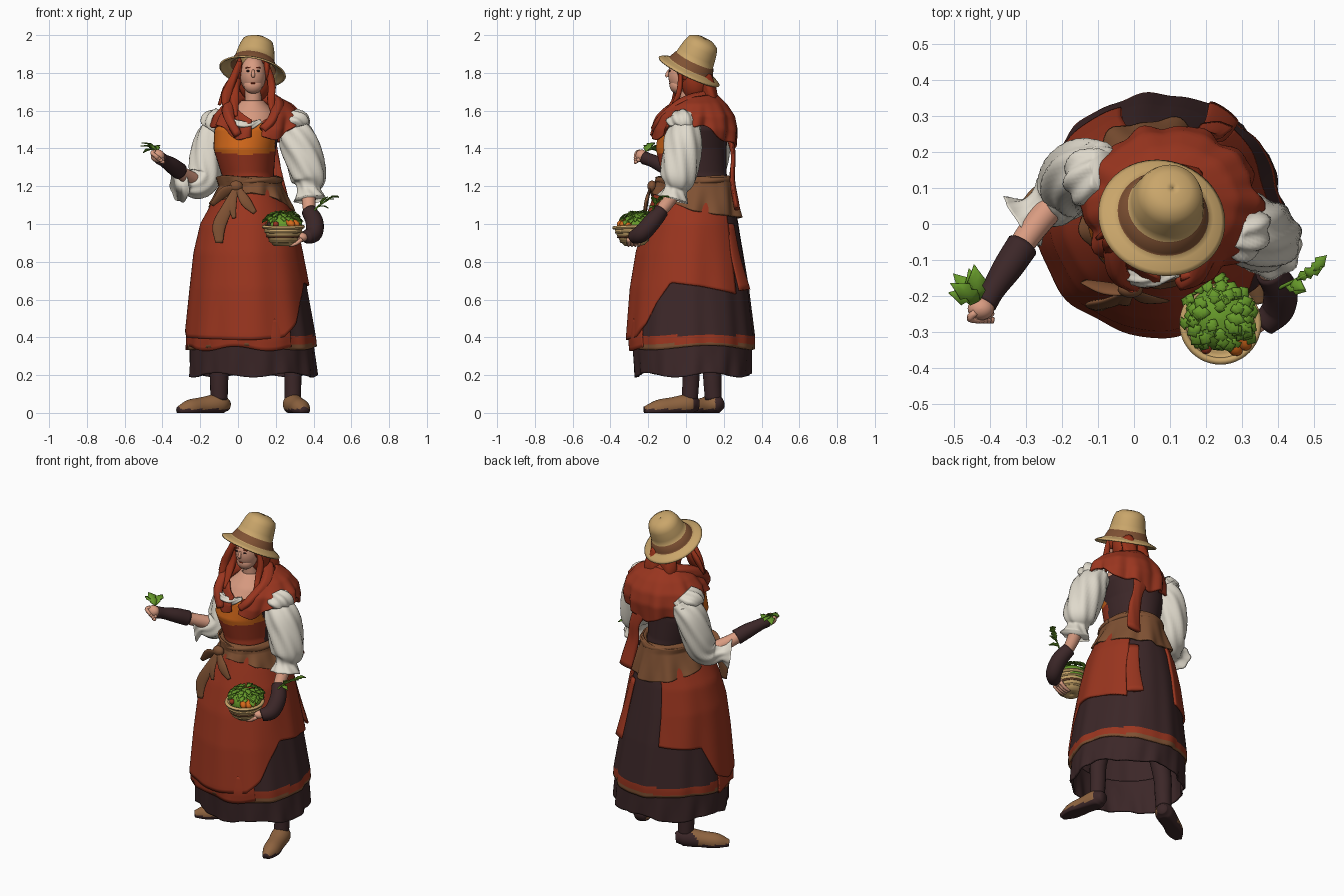
import bpy, math, random
from mathutils import Vector
random.seed(4)

def mat(name, r, g, b):
    m = bpy.data.materials.new(name)
    m.diffuse_color = tuple((c / 255) ** 2.2 for c in (r, g, b)) + (1,)
    return m
RED, DARK, STRAW = mat("rust_cloth", 152, 56, 36), mat("dark_cloth", 62, 43, 44), mat("straw", 200, 164, 106)
BROWN, CREAM, SKIN = mat("brown_cloth", 126, 82, 54), mat("cream_linen", 222, 216, 202), mat("skin", 216, 154, 128)
HAIR, ORANGE, GREEN = mat("red_hair", 152, 54, 32), mat("orange", 210, 104, 32), mat("leaf_green", 102, 152, 46)
SHOE = mat("shoe_leather", 142, 100, 66)

def make(name, verts, faces, mats, rule=None, thick=0):
    me = bpy.data.meshes.new(name)
    me.from_pydata([tuple(v) for v in verts], [], faces)
    for m in mats if isinstance(mats, list) else [mats]:
        me.materials.append(m)
    for p in me.polygons:
        p.use_smooth = True
        if rule:
            p.material_index = rule(p.center)
    me.update()
    ob = bpy.data.objects.new(name, me)
    bpy.context.collection.objects.link(ob)
    if thick:
        s = ob.modifiers.new("thickness", 'SOLIDIFY')
        s.thickness, s.offset = thick, 0
    return ob

def grid(name, rows, mats, closed=True, caps=False, rule=None, thick=0):
    n = len(rows[0])
    faces = [(i * n + j, i * n + (j + 1) % n, (i + 1) * n + (j + 1) % n, (i + 1) * n + j)
             for i in range(len(rows) - 1) for j in range(n if closed else n - 1)]
    if caps:
        faces += [tuple(range(n))[::-1], tuple((len(rows) - 1) * n + j for j in range(n))]
    return make(name, [v for r in rows for v in r], faces, mats, rule, thick)

def interp(table, t):
    if t <= table[0][0]: return table[0][1:]
    for a, b in zip(table, table[1:]):
        if t <= b[0]:
            k = (t - a[0]) / (b[0] - a[0])
            return [p + (q - p) * k for p, q in zip(a[1:], b[1:])]
    return table[-1][1:]

def cloth(name, prof, mats, a0, a1, top, hem, amp=0, freq=9, off=0, n=110, m=24, thick=.01, rule=None):
    """Draped sheet around a profile of (z, x0, x1, y0, y1); azimuth -90 is the front."""
    closed = a1 - a0 == 360
    rows = []
    for i in range(m + 1):
        row, t = [], i / m
        for j in range(n):
            deg = a0 + (a1 - a0) * j / (n if closed else n - 1)
            a = math.radians(deg)
            zt, zh = top(deg), hem(deg)
            z = zt + (zh - zt) * t
            x0, x1, y0, y1 = interp(prof, z)
            k = 1 + amp * t * (math.sin(freq * a + 2 * t) + .5 * math.sin((freq * 2 - 3) * a + 1))
            row.append(((x0 + x1) / 2 + ((x1 - x0) / 2 + off) * k * math.cos(a),
                        (y0 + y1) / 2 + ((y1 - y0) / 2 + off) * k * math.sin(a), z))
        rows.append(row)
    return grid(name, rows, mats, closed, False, rule, thick)

def tube(name, pts, mats, flat=1, hint=(1, 0, 0), seg=18, ripple=0, freq=7, k=6, rule=None, floor=None):
    """Swept tube through (x, y, z, radius) points along a smooth spline."""
    P = [Vector(p) for p in pts]
    P = [P[0] * 2 - P[1]] + P + [P[-1] * 2 - P[-2]]
    C = []
    for i in range(1, len(P) - 2):
        a, b, c, d = P[i - 1:i + 3]
        for s in range(k + (i == len(P) - 3)):
            t = s / k
            C.append(.5 * (2 * b + (c - a) * t + (2 * a - 5 * b + 4 * c - d) * t * t + (3 * b - a - 3 * c + d) * t ** 3))
    u, rows = Vector(hint), []
    for i, c in enumerate(C):
        t = (C[min(i + 1, len(C) - 1)].xyz - C[max(i - 1, 0)].xyz).normalized()
        u = (u - t * u.dot(t)).normalized()
        v, row = t.cross(u), []
        for j in range(seg):
            a = 2 * math.pi * j / seg
            r = max(c.w, .002) * (1 + ripple * math.sin(freq * a + i * .5))
            p = c.xyz + u * r * math.cos(a) + v * r * flat * math.sin(a)
            if floor is not None: p.z = max(p.z, floor)
            row.append(p)
        rows.append(row)
    return grid(name, rows, mats, True, True, rule)

def lathe(name, prof, mats, loc, rot=(0, 0, 0), n=48, rule=None, thick=0):
    rows = [[(r * math.cos(2 * math.pi * j / n), r * math.sin(2 * math.pi * j / n), z) for j in range(n)] for r, z in prof]
    ob = grid(name, rows, mats, True, False, rule, thick)
    ob.location, ob.rotation_euler = loc, rot
    return ob

def blob(name, loc, size, m, rot=(0, 0, 0)):
    prof = [(max(math.sin(math.pi * i / 16), .001), -math.cos(math.pi * i / 16)) for i in range(17)]
    ob = lathe(name, prof, m, loc, rot, n=24)
    ob.scale = size
    return ob

def leaves(name, specs):
    """Bent leaf blades from (base, direction, length, width)."""
    V, F = [], []
    for base, d, l, w in specs:
        b, d = Vector(base), Vector(d).normalized()
        s = d.cross(Vector((0, 0, 1)) if abs(d.z) < .9 else Vector((1, 0, 0))).normalized()
        up, o = s.cross(d), len(V)
        for t, h in ((0, .15), (.3, .8), (.45, .55), (.6, 1), (.8, .5), (1, .03)):
            c = b + d * l * t + up * l * (.3 * t - .5 * t * t)
            V += [c - s * w * h + up * w * .2 * h, c, c + s * w * h + up * w * .2 * h]
        F += [(o + 3 * i + j, o + 3 * i + j + 1, o + 3 * i + j + 4, o + 3 * i + j + 3) for i in range(5) for j in (0, 1)]
    make(name, V, F, GREEN, None, .004)

# body outline: z, x0, x1, y0, y1
BODY = [(.20, -.25, .41, -.265, .34), (.40, -.25, .39, -.285, .345), (.66, -.225, .345, -.265, .315),
        (.85, -.205, .31, -.235, .285), (1, -.17, .28, -.195, .26), (1.1, -.115, .24, -.16, .24),
        (1.2, -.065, .195, -.125, .22), (1.27, -.085, .185, -.125, .21), (1.4, -.125, .195, -.155, .21),
        (1.5, -.12, .22, -.14, .215), (1.58, -.06, .2, -.09, .19), (1.65, .02, .13, -.03, .11)]

# underskirt tiers, apron and panels
cloth("underskirt_lower", BODY, DARK, 0, 360, lambda a: .42, lambda a: .2 + .012 * math.sin(math.radians(a * 5)), .02, 13)
cloth("underskirt_upper", BODY, [DARK, RED, BROWN], 0, 360, lambda a: 1.2,
      lambda a: .345 + .012 * math.sin(math.radians(a * 3 + 40)), .014, 11, .012, m=60,
      rule=lambda c: 1 if .365 < c.z < .41 else 2 if c.z < .365 else 0)
HEM = [(-252, .66), (-205, .64), (-188, .45), (-170, .40), (-90, .385), (-60, .40), (-46, .47), (-35, .58), (-20, .69), (10, .67), (48, .63)]
cloth("apron", BODY, RED, -252, 48, lambda a: 1.22, lambda a: interp(HEM, a)[0], .014, 8, .024, m=40, thick=.012)
cloth("apron_front_lining", BODY, RED, -185, -52, lambda a: .5, lambda a: .34 + .012 * math.sin(math.radians(a * 6)), .012, 10, .019, m=8)
tube("rear_panel_fold", [(.2, .235, 1.0, .03), (.23, .265, .82, .04), (.25, .31, .65, .05)], RED, .25, hint=(.8, -.6, 0))

# bodice with bib
def bodice_rule(c):
    front = c.y < .0 and -.12 < c.x < .19
    if c.z > 1.53: return 3 if c.y < .06 else 1
    return (2 if c.z > 1.37 + .6 * (c.x - .04) ** 2 else 1) if front else 0
cloth("bodice", BODY, [DARK, RED, ORANGE, SKIN], 0, 360, lambda a: 1.65, lambda a: 1.15, m=60, rule=bodice_rule)
tube("blouse_ruffle", [(-.06, -.12, 1.56, .012), (0, -.15, 1.53, .018), (.06, -.152, 1.52, .018), (.12, -.135, 1.545, .012)],
     CREAM, ripple=.25, freq=4)

# sash with knot and tails
SASH = [(-270, 1.03), (-190, 1.09), (-120, 1.14), (-90, 1.165), (-60, 1.15), (-20, 1.1), (0, 1.07), (30, 1.05), (90, 1.03)]
cloth("sash", BODY, BROWN, -270, 90, lambda a: 1.245 + .012 * math.sin(math.radians(a * 2)), lambda a: interp(SASH, a)[0],
      .045, 9, .033, n=140)
tube("sash_belt", [(.065 + .152 * math.cos(a * .5236), .045 + .19 * math.sin(a * .5236), 1.23, .02) for a in range(13)], BROWN, hint=(0, 0, 1), ripple=.1, freq=3)
blob("sash_knot", (-.01, -.18, 1.2), (.035, .025, .03), BROWN)
for i, p in enumerate([[(-.01, -.19, 1.19, .015), (-.06, -.215, 1.08, .03), (-.1, -.225, .99, .035), (-.1, -.235, .9, .02)],
                       [(0, -.19, 1.19, .015), (.04, -.21, 1.12, .028), (.09, -.215, 1.06, .012)],
                       [(-.01, -.19, 1.19, .015), (-.07, -.18, 1.17, .03), (-.14, -.16, 1.1, .012)],
                       [(-.01, -.19, 1.19, .012), (-.03, -.215, 1.1, .022), (-.02, -.225, 1.03, .01)]]):
    tube(f"sash_tail_{i}", p, BROWN, .35)

# shawl over shoulders, its rolled edge and the hanging tail
SHAWL = [(1.38, -.14, .33, -.175, .25), (1.5, -.14, .345, -.165, .265), (1.57, -.12, .335, -.14, .25),
         (1.63, -.07, .28, -.09, .21), (1.69, .0, .17, -.04, .15)]
SH_TOP = [(0, 1.53), (30, 1.60), (75, 1.665), (180, 1.69)]
SH_HEM = [(0, 1.45), (25, 1.46), (70, 1.53), (110, 1.50), (150, 1.42), (180, 1.4)]
dist = lambda a: abs((a + 90 + 180) % 360 - 180)
cloth("shawl", SHAWL, RED, -84, 262, lambda a: interp(SH_TOP, dist(a))[0],
      lambda a: interp(SH_HEM, dist(a))[0] + .015 * math.sin(math.radians(a * 7)), .05, 10, thick=.016)
tube("shawl_roll", [(.0, -.17, 1.47, .022), (-.045, -.13, 1.56, .028), (-.045, -.03, 1.63, .035), (.03, .1, 1.67, .04),
     (.13, .1, 1.67, .04), (.21, -.02, 1.63, .035), (.18, -.13, 1.55, .028), (.13, -.165, 1.5, .022)], RED, ripple=.08, freq=5)
tube("shawl_tail", [(.13, .23, 1.48, .06), (.18, .25, 1.36, .035), (.2, .245, 1.24, .04), (.23, .27, 1.08, .045)], RED, .35, ripple=.08, freq=5)

# head, face and hair
tube("neck", [(.075, .03, 1.56, .055), (.08, .015, 1.64, .045), (.08, .01, 1.74, .045)], SKIN)
blob("head", (.08, -.01, 1.79), (.069, .085, .1), SKIN)
blob("jaw", (.08, -.045, 1.735), (.05, .042, .045), SKIN)
tube("nose", [(.08, -.09, 1.815, .006), (.08, -.1, 1.79, .01), (.08, -.098, 1.778, .008)], SKIN, k=4)
blob("mouth", (.08, -.085, 1.745), (.014, .005, .004), HAIR)
for s in (-1, 1):
    blob("eye", (.08 + s * .027, -.086, 1.81), (.011, .005, .005), DARK)
    blob("eyebrow", (.08 + s * .028, -.083, 1.828), (.016, .005, .003), HAIR, (0, s * .12, 0))
    blob("cheek_hair", (.08 + s * .073, 0, 1.82), (.02, .05, .06), HAIR)
blob("hair_back", (.09, .05, 1.765), (.092, .082, .12), HAIR)
STRANDS = [[(.01, -.04, 1.86, .014), (-.025, -.05, 1.77, .02), (-.06, -.05, 1.69, .026), (-.07, -.08, 1.61, .01)],
           [(.01, -.01, 1.82, .018), (-.015, -.02, 1.73, .025), (-.02, -.06, 1.65, .024), (-.01, -.12, 1.57, .008)],
           [(-.0, -.02, 1.8, .012), (-.06, -.02, 1.72, .018), (-.1, -.04, 1.63, .008)],
           [(.155, -.03, 1.84, .012), (.178, -.03, 1.74, .02), (.175, -.05, 1.66, .02), (.18, -.09, 1.59, .008)],
           [(.12, .1, 1.78, .05), (.14, .13, 1.68, .05), (.15, .15, 1.58, .02)],
           [(.05, .1, 1.78, .05), (.04, .12, 1.68, .05), (.03, .13, 1.6, .02)]]
for i, p in enumerate(STRANDS):
    tube(f"hair_strand_{i}", p, HAIR, .7, ripple=.1, freq=4)

# straw hat, tilted back
lathe("hat", [(.176, -.022), (.165, -.014), (.14, -.003), (.125, .003), (.121, .012), (.106, .045), (.103, .047), (.097, .08),
              (.088, .125), (.078, .152), (.05, .168), (.02, .172), (.001, .172)],
      [STRAW, BROWN], (.08, .025, 1.825), (-.44, .18, 0), n=56, thick=.009, rule=lambda c: int(.004 < c.z < .046))

# sleeves with frilled cuffs, bare forearms and gloves
tube("raised_sleeve", [(-.08, .16, 1.53, .065), (-.13, .15, 1.46, .088), (-.165, .13, 1.34, .09), (-.185, .1, 1.24, .085),
     (-.225, .06, 1.205, .072), (-.275, .03, 1.205, .05), (-.31, .005, 1.2, .085)], CREAM, ripple=.06, seg=42)
tube("lowered_sleeve", [(.265, .02, 1.54, .06), (.31, -.01, 1.46, .095), (.345, -.025, 1.36, .1), (.375, -.04, 1.24, .09),
     (.375, -.055, 1.185, .06), (.38, -.07, 1.13, .085)], CREAM, ripple=.06, seg=42)
tube("raised_shoulder_frill", [(-.07, .14, 1.56, .07), (-.11, .13, 1.52, .09), (-.13, .13, 1.49, .075)], CREAM, ripple=.09, freq=8, seg=48)
tube("lowered_shoulder_frill", [(.26, -.01, 1.57, .06), (.29, -.015, 1.53, .088), (.3, -.02, 1.5, .075)], CREAM, ripple=.09, freq=8, seg=48)
tube("raised_forearm", [(-.23, .05, 1.23, .04), (-.3, -.04, 1.27, .036), (-.37, -.15, 1.33, .028)], SKIN)
tube("raised_glove", [(-.31, -.06, 1.28, .045), (-.35, -.12, 1.31, .042), (-.39, -.18, 1.335, .034), (-.415, -.22, 1.35, .035)], DARK)
blob("raised_palm", (-.425, -.235, 1.36), (.037, .032, .034), SKIN)
tube("lowered_forearm", [(.375, -.04, 1.2, .04), (.375, -.1, 1.11, .036), (.38, -.15, 1.05, .03)], SKIN)
tube("lowered_glove", [(.375, -.13, 1.07, .04), (.405, -.18, 1.01, .047), (.4, -.235, .95, .046), (.36, -.28, .93, .035)], DARK)
blob("lowered_palm", (.335, -.275, .93), (.035, .03, .025), SKIN)
for i in range(4):
    tube("raised_finger", [(-.44 + .015 * i, -.245, 1.385 - .014 * i, .01), (-.455 + .016 * i, -.262, 1.375 - .014 * i, .011),
         (-.42 + .01 * i, -.268, 1.35 - .008 * i, .009)], SKIN, seg=8, k=3)
    tube("lowered_finger", [(.34, -.25 - .018 * i, .92, .011), (.305, -.25 - .018 * i, .895, .01), (.27, -.25 - .018 * i, .885, .007)], SKIN, seg=8, k=3)

# herb sprigs in hands
leaves("raised_herbs", [((-.43, -.21, 1.385), d, l, .026) for d, l in
       (((-.7, .4, .6), .1), ((-.1, .7, .35), .1), ((-.9, .2, .5), .09), ((-.3, .9, .3), .09), ((-.6, .6, .1), .1))])
tube("sprig_stem", [(.38, -.19, 1.03, .005), (.42, -.17, 1.09, .005), (.48, -.14, 1.13, .004)], GREEN, seg=6)
leaves("lowered_sprig", [((.42 + .018 * i, -.17 + .01 * i, 1.09 + .012 * i), d, .06, .018) for i, d in
       enumerate([(1, -.3, .1), (.5, -.3, .8), (1, .5, .6), (.9, .4, .5), (.6, .6, .2)])])

# basket with vegetables
BK = (.24, -.272, .89)
lathe("basket", [(.001, 0), (.05, 0), (.068, .02), (.088, .06), (.099, .095)], STRAW, BK, thick=.01, rot=(.05, 0, 0))
for k, (r, z) in enumerate([(.072, .02), (.086, .045), (.096, .07), (.104, .095)]):
    w = .01 if k == 3 else .006
    lathe(f"basket_hoop_{k}", [(r + w * math.cos(a * math.pi / 4), z + w * math.sin(a * math.pi / 4)) for a in range(9)],
          BROWN if k == 1 else STRAW, BK, (.05, 0, 0))
blob("greens_mound", (.24, -.262, .985), (.092, .09, .07), GREEN)
spec = []
for i in range(64):
    a, r = random.uniform(0, 6.28), .085 * math.sqrt(random.random())
    spec.append(((.235 + r * math.cos(a), -.25 + r * math.sin(a), 1.062 - 5.5 * r * r),
                 (math.cos(a), math.sin(a), random.uniform(.1, .4) - 9 * r), random.uniform(.035, .055), .019))
leaves("basket_leaves", spec)
for i, (x, y) in enumerate([(.28, -.345), (.305, -.33), (.315, -.305)]):
    tube(f"carrot_{i}", [(x - .03, y + .03, 1.02, .014), (x, y, 1.0, .02), (x + .012, y - .01, .985, .012)], ORANGE, seg=10)
for i, (x, y) in enumerate([(.17, -.305), (.2, -.345), (.16, -.255)]):
    blob(f"radish_{i}", (x, y, .998), (.016, .016, .016), RED if i else DARK)

# legs and shoes
tube("left_leg", [(.2, .03, .6, .07), (.285, .03, .3, .05), (.29, .025, .16, .045), (.29, .02, .07, .043)], DARK)
tube("right_leg", [(-.04, .12, .6, .07), (-.095, .135, .3, .053), (-.1, .14, .16, .048), (-.1, .145, .07, .045)], DARK)
tube("left_shoe", [(.28, .065, .04, .03), (.29, .02, .045, .054), (.315, -.07, .033, .05), (.335, -.15, .02, .048), (.35, -.22, .012, .022)],
     [SHOE, DARK], floor=0, rule=lambda c: int(c.z < .02 or c.y > .04), k=9, seg=28)
tube("right_shoe", [(-.055, .18, .04, .03), (-.1, .15, .045, .054), (-.19, .1, .033, .05), (-.26, .055, .02, .048), (-.315, .02, .012, .022)],
     [SHOE, DARK], floor=0, hint=(0, 1, 0), rule=lambda c: int(c.z < .02 or c.y > .155), k=9, seg=28)
